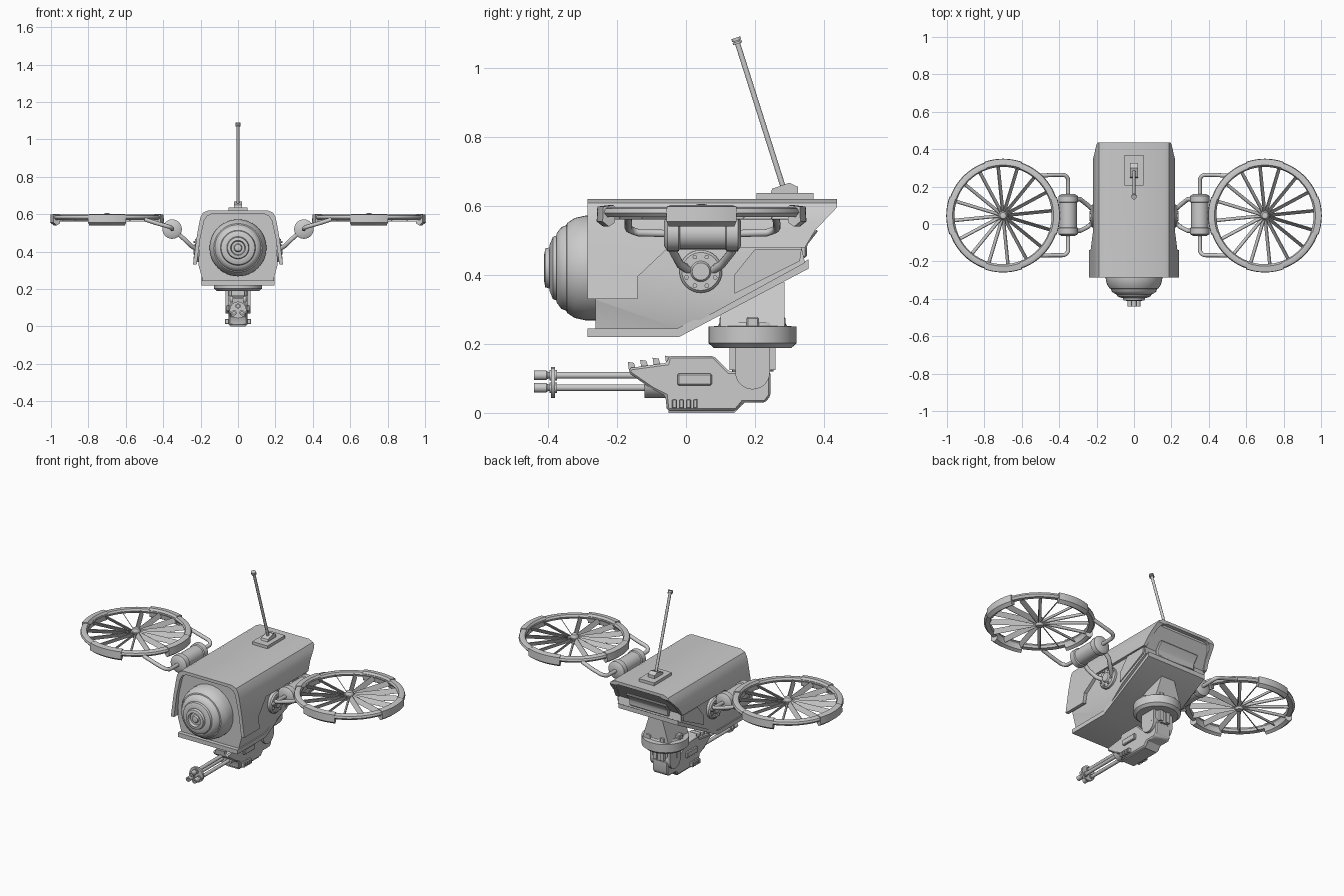
import bpy, bmesh
from math import sin, cos, pi, radians
from mathutils import Vector, Matrix

if "Cube" in bpy.data.objects:
    bpy.data.objects.remove(bpy.data.objects["Cube"])


def finish(name, bm, angle=35):
    bmesh.ops.remove_doubles(bm, verts=bm.verts, dist=1e-5)
    bmesh.ops.recalc_face_normals(bm, faces=bm.faces)
    me = bpy.data.meshes.new(name)
    bm.to_mesh(me)
    bm.free()
    me.shade_smooth()
    me.set_sharp_from_angle(angle=radians(angle))
    ob = bpy.data.objects.new(name, me)
    bpy.context.collection.objects.link(ob)
    return ob


def place(axis, p, t):
    return {'x': (t, p[0], p[1]), 'y': (p[0], t, p[1]), 'z': (p[0], p[1], t)}[axis]


def prism(name, pts, a, b, axis='x', bevel=0):
    bm = bmesh.new()
    lo = [bm.verts.new(place(axis, p, a)) for p in pts]
    hi = [bm.verts.new(place(axis, p, b)) for p in pts]
    bm.faces.new(lo)
    bm.faces.new(hi[::-1])
    n = len(pts)
    for i in range(n):
        j = (i + 1) % n
        bm.faces.new((lo[i], lo[j], hi[j], hi[i]))
    if bevel:
        bmesh.ops.recalc_face_normals(bm, faces=bm.faces)
        bmesh.ops.bevel(bm, geom=bm.edges[:], offset=bevel, segments=1, affect='EDGES')
    return finish(name, bm)


def box(name, x, y, z, bevel=0):
    return prism(name, [(y[0], z[0]), (y[1], z[0]), (y[1], z[1]), (y[0], z[1])], x[0], x[1], 'x', bevel)


def lathe(name, prof, origin, axis='z', n=32, a0=0, a1=2 * pi, loop=False):
    """Revolve (radius, position) points; loop closes the profile."""
    bm = bmesh.new()
    full = a1 - a0 > 6.28
    rings = []
    for k in range(n + (0 if full else 1)):
        a = a0 + (a1 - a0) * k / n
        rings.append([bm.verts.new(Vector(place(axis, (r * cos(a), r * sin(a)), t)) + Vector(origin)) for r, t in prof])
    m = len(prof)
    for k in range(n):
        A, B = rings[k], rings[(k + 1) % len(rings)]
        for i in range(m if loop else m - 1):
            j = (i + 1) % m
            bm.faces.new((A[i], A[j], B[j], B[i]))
    if not full:
        bm.faces.new(rings[0])
        bm.faces.new(rings[-1][::-1])
    return finish(name, bm)


def rod(name, r, a, b, origin, axis, n=20):
    return lathe(name, [(0, a), (r, a), (r, b), (0, b)], origin, axis, n)


def tube(name, pts, r):
    cu = bpy.data.curves.new(name, 'CURVE')
    cu.dimensions = '3D'
    cu.bevel_depth = r
    cu.bevel_resolution = 3
    cu.use_fill_caps = True
    sp = cu.splines.new('POLY')
    sp.points.add(len(pts) - 1)
    for p, c in zip(sp.points, pts):
        p.co = (*c, 1)
    tmp = bpy.data.objects.new(name, cu)
    bpy.context.collection.objects.link(tmp)
    bm = bmesh.new()
    bm.from_mesh(tmp.evaluated_get(bpy.context.evaluated_depsgraph_get()).to_mesh())
    bpy.data.objects.remove(tmp)
    return finish(name, bm, 50)


def intersect(ob, cutter):
    md = ob.modifiers.new('trim', 'BOOLEAN')
    md.operation = 'INTERSECT'
    md.solver = 'EXACT'
    md.object = cutter
    bpy.context.view_layer.update()
    bm = bmesh.new()
    bm.from_mesh(ob.evaluated_get(bpy.context.evaluated_depsgraph_get()).to_mesh())
    name = ob.name
    bpy.data.objects.remove(ob)
    bpy.data.objects.remove(cutter)
    return finish(name, bm, 30)


# Outer shell: flared inverted U trimmed by the side outline
def sym(half):
    return half + [(-x, z) for x, z in half[::-1]]


outer = [(.245, .30), (.222, .47), (.208, .55), (.2, .585), (.187, .608), (.16, .62)]
inner = [(x - .02 if z < .6 else x - .022, z - (.018 if z > .5 else 0)) for x, z in outer]
U = outer + [(-x, z) for x, z in outer[::-1]] + [(-x, z) for x, z in inner] + inner[::-1]
shell = prism('shell', U, -.285, .437, 'y')
trim = prism('shell_trim', [(-.29, .33), (-.14, .33), (-.14, .395), (-.05, .48), (.345, .48), (.375, .53),
                            (.437, .595), (.437, .65), (-.29, .65)], -.4, .4)
intersect(shell, trim)

# Inner hull
hull = prism('hull', sym([(.185, .2), (.187, .24), (.212, .33), (.205, .47), (.19, .55), (.18, .59), (.15, .606)]),
             -.262, .45, 'y')
trim = prism('hull_trim', [(-.262, .235), (-.02, .235), (.345, .435), (.335, .48), (.37, .53), (.415, .59),
                           (.415, .62), (-.262, .62)], -.4, .4)
intersect(hull, trim)

# Bottom tray and rear hatch
prism('bottom_tray', [(-.285, .22), (-.02, .22), (.355, .418), (.355, .445), (-.025, .245), (-.285, .245)], -.195, .195)
prism('rear_hatch', [(.3, .44), (.35, .45), (.35, .485), (.385, .53), (.3, .53)], -.13, .13, bevel=.005)
for s in (-1, 1):
    prism('side_panel', [(.14, .345), (.33, .44), (.335, .475), (.2, .475), (.14, .40)], s * .2, s * .216)

# Nose dome with stepped lens
lathe('nose_camera', [(0, -.25), (.152, -.25), (.152, -.29), (.145, -.322), (.13, -.345), (.124, -.347), (.118, -.362),
                      (.1, -.375), (.094, -.376), (.09, -.386), (.068, -.395), (.06, -.394), (.056, -.408),
                      (.04, -.411), (.035, -.395), (.022, -.395), (.018, -.405), (0, -.409)], (0, 0, .42), 'y', 48)

# Antenna
box('antenna_plate', (-.05, .05), (.205, .37), (.615, .637))
prism('antenna_foot', [(.245, .635), (.325, .635), (.325, .655), (.3, .667), (.25, .65)], -.022, .022)
base, tip = Vector((0, .283, .65)), Vector((0, .145, 1.085))
tube('antenna_rod', [base, tip], .008)
for f, g in ((.965, .98), (.985, 1.005)):
    tube('antenna_tip', [base.lerp(tip, f), base.lerp(tip, g)], .014)

# Rotors, motor pods and arms on both sides
for s in (-1, 1):
    c = (s * .7, .045, 0)
    lathe('rotor_ring', [(.3, .58), (.296, .592), (.285, .597), (.266, .595), (.26, .583), (.266, .57), (.29, .568)],
          c, 'z', 64, loop=True)
    for k in range(4):
        m = k * pi / 2
        lathe('ring_guard', [(.304, .555), (.302, .598), (.27, .602), (.262, .59), (.268, .55), (.285, .54)],
              c, 'z', 12, m - .34, m + .34, True)
    lathe('rotor_hub', [(0, .55), (.018, .55), (.024, .56), (.024, .59), (.016, .604), (0, .606)], c, 'z', 20)
    bm = bmesh.new()
    for k in range(16):
        mat = (Matrix.Translation((c[0], c[1], .574)) @ Matrix.Rotation(k * pi / 8 + .1, 4, 'Z')
               @ Matrix.Translation((.14, 0, 0)) @ Matrix.Rotation(radians(60), 4, 'X')
               @ Matrix.Diagonal((.255, .03, .004, 1)))
        bmesh.ops.create_cube(bm, size=1, matrix=mat)
    finish('rotor_blades', bm)

    # Motor pod with collars
    p = (s * .352, .048, .52)
    lathe('motor_pod', [(0, -.112), (.035, -.112), (.052, -.102), (.052, -.07), (.046, -.066), (.046, .066), (.052, .07),
                        (.052, .102), (.035, .112), (0, .112)], p, 'y', 28)
    for d in (-1, 1):
        # Curved ring support
        path = [(s * .352, .048 + d * .1, .52), (s * .352, .048 + d * .185, .522)]
        for k in range(1, 6):
            a = k * pi / 10
            path.append((s * (.382 - .03 * cos(a)), .048 + d * (.185 + .03 * sin(a)), .522 + .003 * k))
        path += [(s * .43, .048 + d * .215, .55), (s * .5, .045 + d * .213, .573)]
        tube('ring_support', path, .011)
        # Arm from pod to hull
        tube('pod_arm', [(s * .33, .048 + d * .085, .505), (s * .288, .048 + d * .085, .467),
                         (s * .25, .043 + d * .06, .43), (s * .215, .043 + d * .03, .41)], .012)
    # Round mount on the hull with bolts
    lathe('arm_mount', [(0, .19), (.062, .19), (.062, .222), (.055, .23), (.03, .23), (.025, .238), (0, .238)]
          if s > 0 else
          [(0, -.19), (.062, -.19), (.062, -.222), (.055, -.23), (.03, -.23), (.025, -.238), (0, -.238)],
          (0, .043, .41), 'x', 32)
    for k in range(8):
        a = k * pi / 4 + pi / 8
        rod('mount_bolt', .007, s * .22, s * .237, (0, .043 + .045 * cos(a), .41 + .045 * sin(a)), 'x', 6)

# Turret: post, ring and neck
ty = .193
prism('turret_post', [(-.085, .25), (.085, .25), (.045, .38), (-.045, .38)], .1, .285, 'y')
lathe('turret_ring', [(0, .195), (.07, .188), (.112, .188), (.128, .202), (.128, .25), (.1, .252), (.095, .262), (0, .262)],
      (0, ty, 0), 'z', 40)
for k in range(6):
    a = k * pi / 3
    x, y = .09 * cos(a), ty + .09 * sin(a)
    box('turret_clamp', (x - .015, x + .015), (y - .018, y + .018), (.24, .278), .004)
rod('turret_neck', .06, .12, .2, (0, ty, 0), 'z', 24)
for k in range(8):
    a = k * pi / 4 + pi / 8
    x, y = .06 * cos(a), ty + .06 * sin(a)
    box('neck_rib', (x - .011, x + .011), (y - .011, y + .011), (.125, .19))
rod('gun_pivot', .05, -.066, .066, (0, ty, .118), 'x', 28)
for s in (-1, 1):
    box('pivot_yoke', (s * .066, s * .05), (ty - .05, ty + .05), (.118, .19))

# Gun body
prism('gun_body', [(-.165, .115), (-.165, .13), (-.055, .145), (-.05, .165), (.08, .165), (.125, .12), (.245, .12),
                   (.245, .05), (.23, .03), (.165, .03), (.145, .006), (-.055, .006), (-.06, .05), (-.1, .07)],
      -.05, .05, bevel=.006)
for k in range(4):
    y, z = -.165 + k * .036, .145 + k * .006
    prism('gun_fin', [(y, z - .025), (y + .022, z - .025), (y + .014, z), (y - .004, z + .003)], -.03, .03)
    y = -.04 + k * .02
    box('gun_rib', (-.07, .07), (y, y + .014), (.012, .04), .003)
for s in (-1, 1):
    box('gun_vent', (s * .04, s * .062), (-.025, .075), (.08, .114), .004)
prism('gun_keel', [(.14, .0), (.17, .03), (.1, .03), (-.05, .03), (-.05, .0)], -.04, .04)

# Three barrels with muzzle and clamp
bc = (0, 0, .088)
rod('barrel_housing', .045, -.12, -.03, bc, 'y', 16)
rod('barrel_clamp', .045, -.392, -.38, bc, 'y', 16)
for k in range(3):
    a = pi / 2 + k * 2 * pi / 3
    o = (.024 * cos(a), 0, .088 + .024 * sin(a) - .003)
    lathe('barrel', [(.006, -.40), (.006, -.44), (.014, -.44), (.014, -.405), (.01, -.4), (.01, -.1), (0, -.1)], o, 'y', 14)
    rod('barrel_collar', .015, -.396, -.374, o, 'y', 12)
